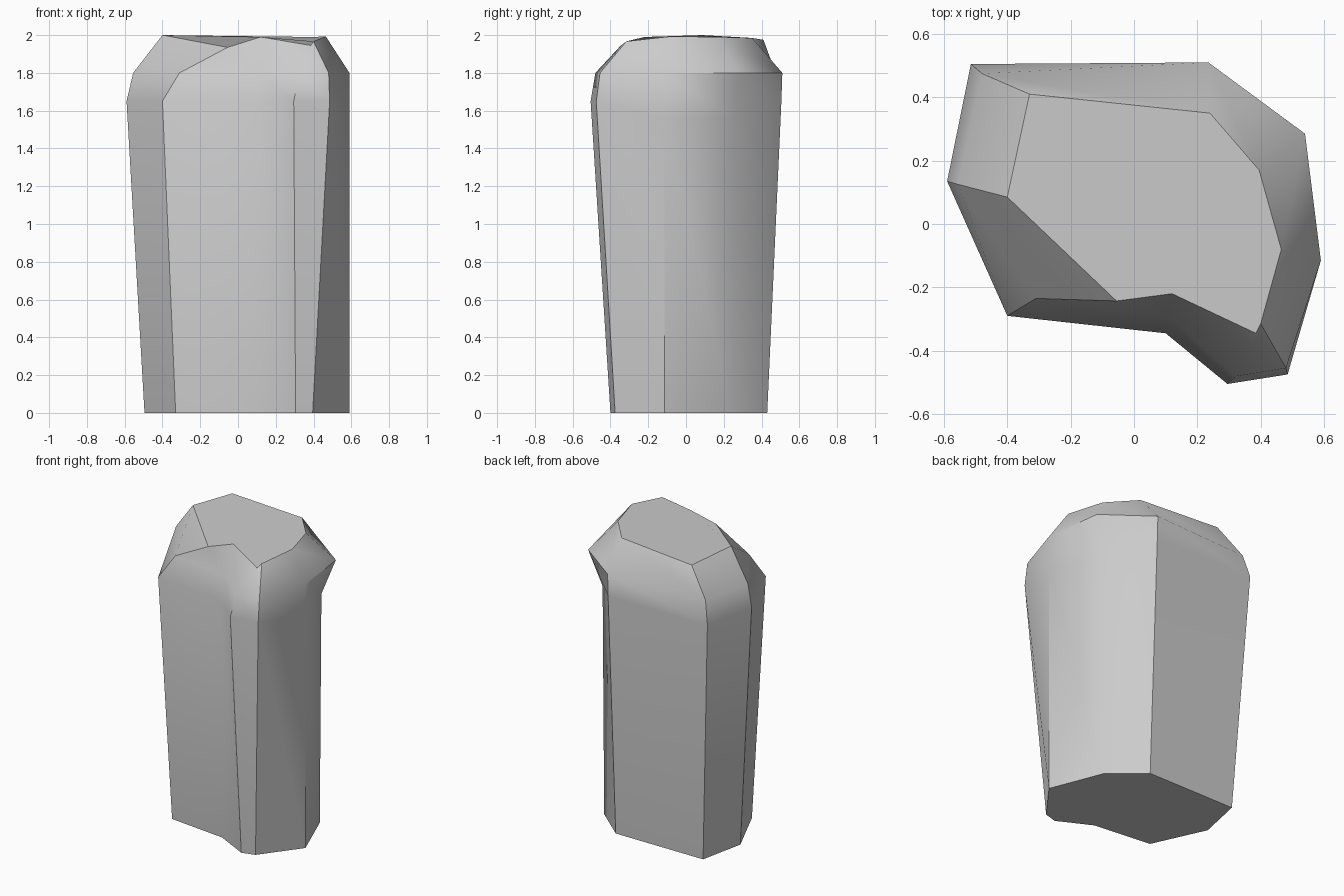
import bpy, bmesh, math

if "Cube" in bpy.data.objects:
    bpy.data.objects.remove(bpy.data.objects["Cube"])

# Each corner of the nine-sided pillar, clockwise from back left:
# base xy (z 0), shoulder xy (z 1.65), bevel xy (z 1.8), crown xyz
corners = [
    ((-.43, .43), (-.515, .505), (-.48, .475), (-.33, .41, 1.975)),
    ((.23, .43), (.235, .505), (.235, .51), (.24, .35, 1.985)),
    ((.45, .24), (.455, .25), (.54, .285), (.395, .17, 1.99)),
    ((.59, -.115), (.59, -.115), (.59, -.115), (.465, -.08, 1.993)),
    ((.395, -.375), (.485, -.475), (.48, -.455), (.40, -.315, 1.967)),
    ((.305, -.40), (.295, -.505), (.325, -.48), (.385, -.345, 1.945)),
    ((.08, -.285), (.10, -.345), (.11, -.295), (.12, -.22, 1.99)),
    ((-.33, -.24), (-.40, -.29), (-.31, -.235), (-.055, -.243, 1.935)),
    ((-.495, .12), (-.59, .135), (-.555, .125), (-.40, .085, 2.0)),
]
heights = (0, 1.65, 1.8)

# Loft the rings
bm = bmesh.new()
rings = []
for level in range(4):
    ring = []
    for i, c in enumerate(corners):
        p = c[level]
        if level < 3:
            z = 1.56 if level == 1 and i in (2, 3) else heights[level]
            p = (p[0], p[1], z)
        ring.append(bm.verts.new(p))
    rings.append(ring)
n = len(corners)
for lower, upper in zip(rings, rings[1:]):
    for i in range(n):
        j = (i + 1) % n
        bm.faces.new((lower[i], lower[j], upper[j], upper[i]))

# Flat base and crown
bm.faces.new(rings[0])
bm.faces.new(rings[-1])
bmesh.ops.recalc_face_normals(bm, faces=bm.faces[:])

mesh = bpy.data.meshes.new("stone_pillar")
bm.to_mesh(mesh)
bm.free()
pillar = bpy.data.objects.new("stone_pillar", mesh)
bpy.context.collection.objects.link(pillar)

# Soft shading with crisp ridges
bpy.context.view_layer.objects.active = pillar
pillar.select_set(True)
bpy.ops.object.shade_smooth_by_angle(angle=math.radians(35))
